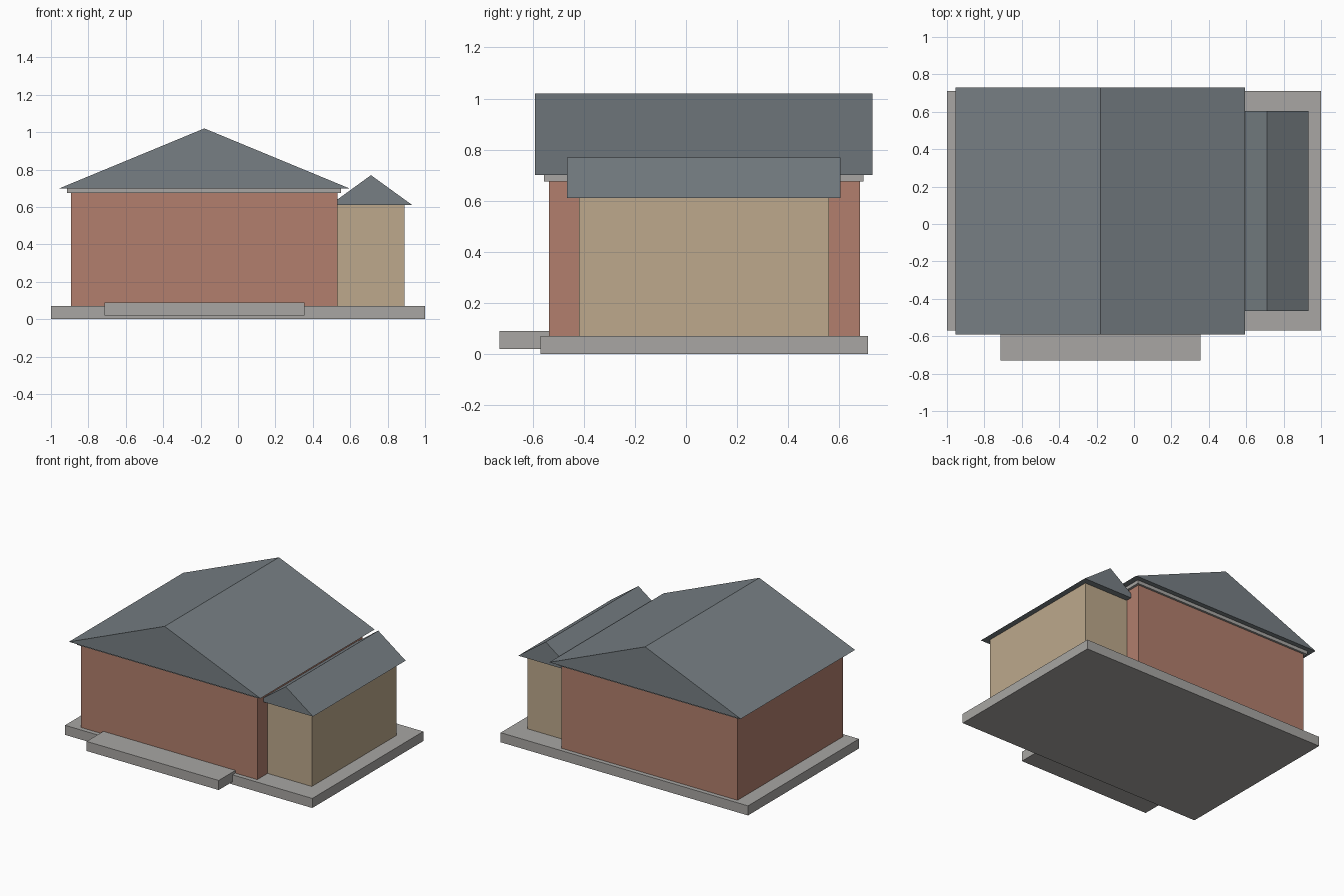
import bpy

cube = bpy.data.objects.get("Cube")
if cube:
    bpy.data.objects.remove(cube, do_unlink=True)


def material(name, rgb):
    # Convert display RGB (0-255) to linear
    linear = [((c / 255 + 0.055) / 1.055) ** 2.4 for c in rgb]
    mat = bpy.data.materials.new(name)
    mat.use_nodes = True
    mat.diffuse_color = (*linear, 1)
    mat.node_tree.nodes["Principled BSDF"].inputs["Base Color"].default_value = (*linear, 1)
    return mat


concrete = material("concrete grey", (168, 166, 163))
brick = material("brick red", (178, 127, 109))
render_tan = material("wall tan", (189, 169, 140))
slate = material("roof slate", (119, 127, 132))


def extrude_profile(name, profile, y0, y1, mat):
    # Closed prism: an x-z outline swept from front to back
    n = len(profile)
    verts = [(x, y, z) for y in (y0, y1) for x, z in profile]
    faces = [tuple(range(n)), tuple(reversed(range(n, 2 * n)))]
    faces += [(i, i + n, (i + 1) % n + n, (i + 1) % n) for i in range(n)]
    mesh = bpy.data.meshes.new(name)
    mesh.from_pydata(verts, [], faces)
    mesh.materials.append(mat)
    obj = bpy.data.objects.new(name, mesh)
    bpy.context.collection.objects.link(obj)
    return obj


def box(name, x, y, z, mat):
    outline = [(x[0], z[0]), (x[1], z[0]), (x[1], z[1]), (x[0], z[1])]
    return extrude_profile(name, outline, *y, mat)


def gable_roof(name, x, y, z, mat):
    outline = [(x[0], z[0]), (x[1], z[0]), (sum(x) / 2, z[1])]
    return extrude_profile(name, outline, *y, mat)


# Ground slab and front step
box("foundation", (-1, 1), (-0.57, 0.712), (0, 0.07), concrete)
box("front_step", (-0.713, 0.355), (-0.73, -0.53), (0.02, 0.09), concrete)

# Main house
box("main_walls", (-0.893, 0.532), (-0.537, 0.68), (0.07, 0.675), brick)
box("eave_slab", (-0.914, 0.55), (-0.555, 0.695), (0.675, 0.70), concrete)
gable_roof("main_roof", (-0.954, 0.594), (-0.59, 0.73), (0.70, 1.02), slate)

# Side wing
box("wing_walls", (0.532, 0.89), (-0.418, 0.56), (0.07, 0.61), render_tan)
gable_roof("wing_roof", (0.49, 0.932), (-0.465, 0.605), (0.61, 0.77), slate)
